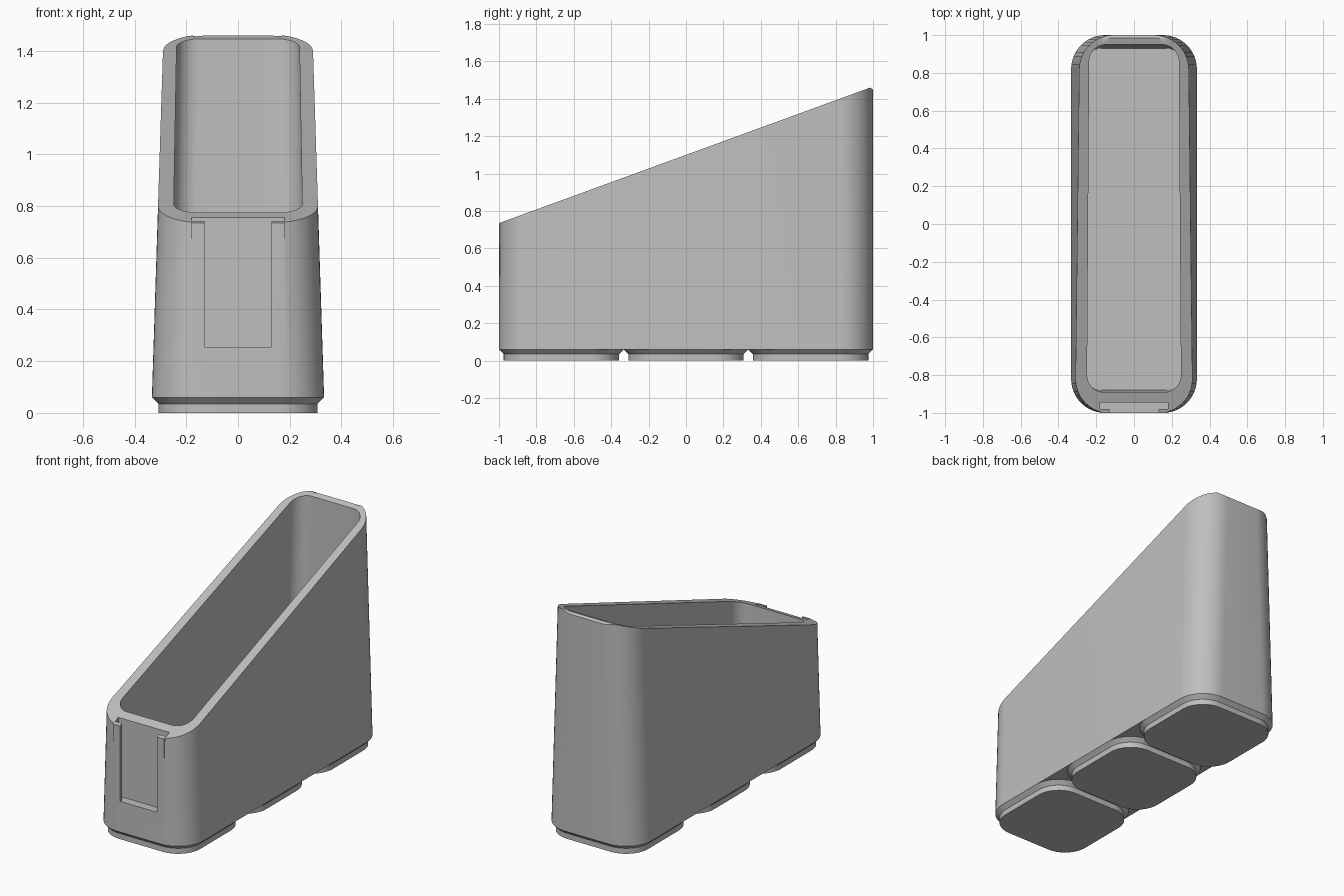
import bpy, bmesh, math

cube = bpy.data.objects.get("Cube")
if cube:
    bpy.data.objects.remove(cube, do_unlink=True)

grey = bpy.data.materials.new("plain_grey")
grey.use_nodes = True
COLOUR = (0.52, 0.52, 0.52, 1)
grey.diffuse_color = COLOUR
grey.node_tree.nodes["Principled BSDF"].inputs["Base Color"].default_value = COLOUR

BASE = 0.06      # underside of the bin
SEGMENTS = 12    # steps per rounded corner


def slope(y):
    """Height of the slanted rim."""
    return 1.1 + 0.365 * y


def outer_width(z):
    return 0.333 - 0.032 * (z - BASE)


def inner_width(z):
    return 0.262 - 0.018 * (z - BASE)


def ring(y0, y1, radius, width, height):
    """Rounded rectangle whose half width depends on z, and z on y."""
    points = []
    corners = [(1, y1 - radius), (-1, y1 - radius), (-1, y0 + radius), (1, y0 + radius)]
    for i, (side, cy) in enumerate(corners):
        for k in range(SEGMENTS + 1):
            a = math.pi / 2 * (i + k / SEGMENTS)
            y = cy + radius * math.sin(a)
            z = height(y)
            points.append((side * (width(z) - radius) + radius * math.cos(a), y, z))
    return points


def make_object(name, rings):
    """Skin a stack of rings and cap both ends."""
    bm = bmesh.new()
    loops = [[bm.verts.new(p) for p in r] for r in rings]
    for a, b in zip(loops, loops[1:]):
        for i in range(len(a)):
            j = (i + 1) % len(a)
            bm.faces.new((a[i], a[j], b[j], b[i]))
    bm.faces.new(loops[0])
    bm.faces.new(loops[-1])
    bmesh.ops.recalc_face_normals(bm, faces=bm.faces)
    mesh = bpy.data.meshes.new(name)
    bm.to_mesh(mesh)
    bm.free()
    mesh.materials.append(grey)
    obj = bpy.data.objects.new(name, mesh)
    bpy.context.collection.objects.link(obj)
    return obj


def block(name, half_x, profile):
    """Extrude a y-z profile across x."""
    return make_object(name, [[(x, y, z) for y, z in profile] for x in (-half_x, half_x)])


def activate(obj):
    bpy.ops.object.select_all(action='DESELECT')
    obj.select_set(True)
    bpy.context.view_layer.objects.active = obj


def combine(target, tool, operation):
    mod = target.modifiers.new(operation.title(), 'BOOLEAN')
    mod.operation, mod.solver, mod.object = operation, 'EXACT', tool
    activate(target)
    bpy.ops.object.modifier_apply(modifier=mod.name)
    bpy.data.objects.remove(tool, do_unlink=True)


def smooth(obj):
    activate(obj)
    bpy.ops.object.shade_smooth_by_angle(angle=math.radians(25))


# Tapered bin with a slanted rim and a hollow inside
body = make_object("bin_body", [
    ring(-1, 1, 0.18, outer_width, lambda y: BASE),
    ring(-1, 1, 0.18, outer_width, lambda y: min(slope(y), 1.46 - 0.7 * (y - 0.985))),
    ring(-0.985, 0.985, 0.165, lambda z: outer_width(z) - 0.015, slope),
    ring(-0.89, 0.95, 0.09, inner_width, slope),
    ring(-0.88, 0.93, 0.09, inner_width, lambda y: 0.12),
])

# Flat label holder on the front, with a T-shaped slot open at the top
combine(body, block("label_holder", 0.18, [
    (-0.995, 0.4), (-1.0004, slope(-1)), (-0.96, slope(-0.96)), (-0.96, 0.4)]), 'UNION')
for half_x, front in ((0.13, -1.1), (0.18, -0.98)):
    combine(body, block("slot_cutter", half_x, [
        (front, 0.255), (-0.945, 0.255), (-0.945, 1), (front, 1)]), 'DIFFERENCE')
smooth(body)

# Three chamfered feet in a row
for name, cy in (("front_foot", -2 / 3), ("middle_foot", 0), ("back_foot", 2 / 3)):
    rings = []
    for half, radius, z in ((0.308, 0.155, 0), (0.308, 0.155, 0.035), (0.333, 0.18, BASE)):
        rings.append(ring(cy - half, cy + half, radius, lambda h, w=half: w, lambda y, h=z: h))
    smooth(make_object(name, rings))
